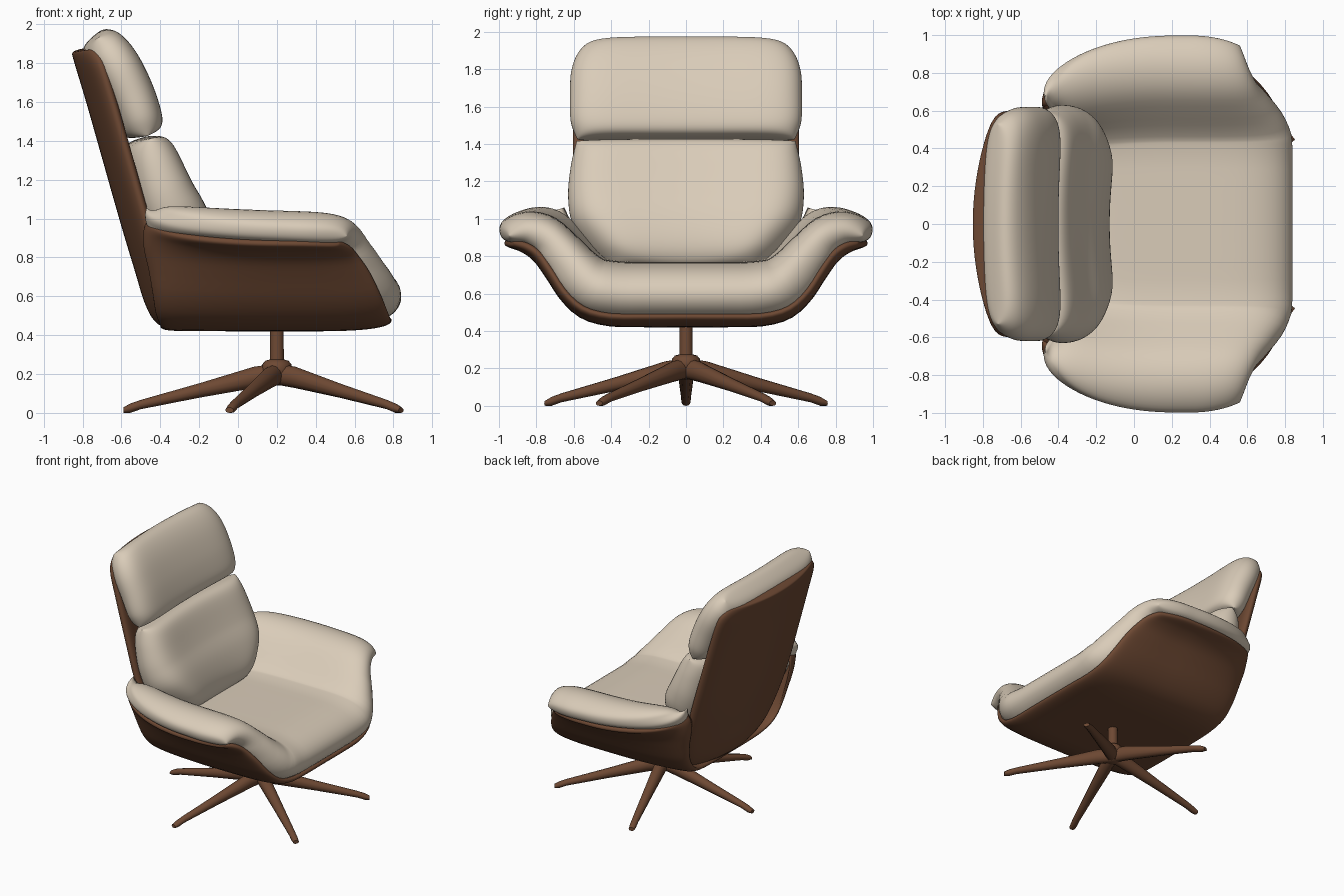
import bpy, bmesh, math
from mathutils import Vector

if "Cube" in bpy.data.objects:
    bpy.data.objects.remove(bpy.data.objects["Cube"])


def material(name, rgb):
    m = bpy.data.materials.new(name)
    m.diffuse_color = (*rgb, 1)
    m.use_nodes = True
    m.node_tree.nodes["Principled BSDF"].inputs["Base Color"].default_value = m.diffuse_color
    return m


CREAM = material("cream upholstery", (0.70, 0.605, 0.485))
BROWN = material("brown shell", (0.155, 0.066, 0.033))


def finish(bm, name, mat, angle=180):
    bmesh.ops.remove_doubles(bm, verts=bm.verts, dist=1e-5)
    bmesh.ops.recalc_face_normals(bm, faces=bm.faces)
    me = bpy.data.meshes.new(name)
    bm.to_mesh(me)
    bm.free()
    me.materials.append(mat)
    ob = bpy.data.objects.new(name, me)
    bpy.context.collection.objects.link(ob)
    bpy.ops.object.select_all(action='DESELECT')
    ob.select_set(True)
    bpy.context.view_layer.objects.active = ob
    bpy.ops.object.shade_smooth_by_angle(angle=math.radians(angle))
    return ob


def curve(pts, t):
    """Catmull-Rom through rows of numbers, t in 0..1"""
    n = len(pts) - 1
    f = max(0, min(t, 1)) * n
    i = min(int(f), n - 1)
    f -= i
    a, b, c, d = (pts[max(0, min(n, i + k))] for k in (-1, 0, 1, 2))
    return [0.5 * (2 * q + (r - p) * f + (2 * p - 5 * q + 4 * r - s) * f * f
                   + (3 * q - p - 3 * r + s) * f ** 3)
            for p, q, r, s in zip(a, b, c, d)]


def pad(name, mid, thick, mat, pu=6, pv=6, nu=48, nv=40):
    """Puffy sheet around mid(u, v), closed along a rounded rim"""
    bm = bmesh.new()
    e = 0.01
    grids = ([], [])
    for i in range(nu + 1):
        u = math.sin(math.pi * (i / nu - 0.5))
        rows = ([], [])
        for j in range(nv + 1):
            v = math.sin(math.pi * (j / nv - 0.5))
            du = mid(min(u + e, 1), v) - mid(max(u - e, -1), v)
            dv = mid(u, min(v + e, 1)) - mid(u, max(v - e, -1))
            n = du.cross(dv).normalized()
            f = max(0, (1 - abs(u) ** pu) * (1 - abs(v) ** pv)) ** 0.5
            for row, sign in zip(rows, (1, -1)):
                row.append(bm.verts.new(mid(u, v) + n * sign * f * thick(u, v)))
        for g, row in zip(grids, rows):
            g.append(row)
    for g in grids:
        for i in range(nu):
            for j in range(nv):
                bm.faces.new((g[i][j], g[i + 1][j], g[i + 1][j + 1], g[i][j + 1]))
    return finish(bm, name, mat)


def tub(rows, dz, tilt):
    """U-shaped sheet; rows: y,z at back, y,z at middle, x back, x front, half thickness"""
    def mid(u, v):
        s = abs(u)
        yb, zb, ym, zm, xb, xf, h = curve(rows, s)
        x = xb + (xf - xb) * (v + 1) / 2
        k = math.sqrt(max(0, 1 - max(0, (0.2 - x) / (0.2 - xb)) ** 2)) ** 0.9
        y = yb + (ym - yb) * k - 0.05 * s ** 4 * max(0, 2 * v - 1) ** 2
        z = zb + (zm - zb) * k + dz * max(0, v) ** 5 * (1 - s * s) - tilt * v * s ** 3
        return Vector((x, math.copysign(y, u), z))
    return mid, lambda u, v: curve(rows, abs(u))[6]


def upright(path, bow):
    """Bowed standing sheet; path rows: x, z, half width, half thickness"""
    def mid(u, v):
        x, z, w, h = curve(path, (v + 1) / 2)
        return Vector((x + bow * u * u, w * u, z))
    return mid, lambda u, v: curve(path, (v + 1) / 2)[3]


# Seat shell with flared arms
seat_shell = [
    (0.00, 0.450, 0.00, 0.445, -0.40, 0.79, 0.025),
    (0.20, 0.450, 0.22, 0.445, -0.40, 0.79, 0.025),
    (0.38, 0.460, 0.41, 0.450, -0.40, 0.785, 0.025),
    (0.50, 0.520, 0.55, 0.490, -0.42, 0.77, 0.025),
    (0.57, 0.620, 0.65, 0.580, -0.435, 0.735, 0.025),
    (0.60, 0.740, 0.73, 0.700, -0.455, 0.68, 0.025),
    (0.61, 0.860, 0.80, 0.795, -0.48, 0.62, 0.025),
    (0.615, 0.950, 0.88, 0.850, -0.48, 0.575, 0.025),
    (0.63, 1.000, 0.97, 0.875, -0.46, 0.52, 0.025)]
pad("seat_shell", *tub(seat_shell, 0.035, 0.005), BROWN, 24, 24, nu=64)

# Seat cushion that rolls over the arms
seat_pad = [
    (0.00, 0.62, 0.00, 0.620, -0.36, 0.82, 0.150),
    (0.18, 0.62, 0.20, 0.620, -0.36, 0.82, 0.150),
    (0.34, 0.63, 0.36, 0.622, -0.36, 0.82, 0.150),
    (0.44, 0.67, 0.49, 0.650, -0.37, 0.82, 0.145),
    (0.52, 0.76, 0.58, 0.725, -0.39, 0.79, 0.132),
    (0.56, 0.87, 0.67, 0.835, -0.42, 0.72, 0.115),
    (0.60, 0.95, 0.76, 0.925, -0.44, 0.65, 0.105),
    (0.63, 1.00, 0.87, 0.957, -0.46, 0.60, 0.096),
    (0.65, 1.035, 0.995, 0.935, -0.47, 0.56, 0.085)]
pad("seat_cushion", *tub(seat_pad, -0.085, 0.025), CREAM, 12, 8, nu=64)

# Tall back shell
back_path = [
    (-0.25, 0.455, 0.36, 0.030), (-0.375, 0.475, 0.42, 0.035),
    (-0.435, 0.56, 0.50, 0.04), (-0.495, 0.75, 0.575, 0.04),
    (-0.57, 1.00, 0.605, 0.04), (-0.655, 1.30, 0.605, 0.04),
    (-0.74, 1.60, 0.60, 0.04), (-0.80, 1.80, 0.585, 0.04),
    (-0.82, 1.87, 0.52, 0.04)]
pad("back_shell", *upright(back_path, 0.10), BROWN, 14, 30)

# Lumbar cushion and headrest
lumbar = [
    (-0.29, 0.72, 0.38, 0.16), (-0.305, 0.84, 0.50, 0.18),
    (-0.345, 0.98, 0.60, 0.18), (-0.405, 1.12, 0.628, 0.165),
    (-0.46, 1.28, 0.615, 0.145), (-0.50, 1.415, 0.585, 0.13)]
pad("back_cushion", *upright(lumbar, 0.06), CREAM, 7, 8)
head = [
    (-0.50, 1.425, 0.58, 0.125), (-0.525, 1.52, 0.615, 0.125),
    (-0.575, 1.65, 0.62, 0.13), (-0.64, 1.78, 0.615, 0.13),
    (-0.70, 1.87, 0.585, 0.12), (-0.755, 1.93, 0.53, 0.10)]
pad("headrest", *upright(head, 0.035), CREAM, 7, 7)


def rings(name, loops, mat):
    """Skin a list of closed loops and cap both ends"""
    bm = bmesh.new()
    vs = [[bm.verts.new(p) for p in loop] for loop in loops]
    n = len(vs[0])
    for a, b in zip(vs, vs[1:]):
        for i in range(n):
            bm.faces.new((a[i], a[(i + 1) % n], b[(i + 1) % n], b[i]))
    bm.faces.new(vs[0])
    bm.faces.new(vs[-1])
    return finish(bm, name, mat, 40)


def circle(n):
    return [(math.cos(2 * math.pi * i / n), math.sin(2 * math.pi * i / n)) for i in range(n)]


# Swivel column with hub
profile = [(0.03, 0.14), (0.06, 0.16), (0.08, 0.22), (0.075, 0.25),
           (0.06, 0.268), (0.036, 0.275), (0.034, 0.46)]
rings("swivel_column", [[(0.2 + r * c, r * s, z) for c, s in circle(24)] for r, z in profile], BROWN)

# Five tapering legs: reach, centre height, half width, half height
sections = [(0.0, 0.20, 0.045, 0.055), (0.12, 0.182, 0.045, 0.055), (0.40, 0.115, 0.036, 0.037),
            (0.70, 0.043, 0.026, 0.024), (0.755, 0.024, 0.025, 0.024), (0.79, 0.014, 0.022, 0.014)]
for k in range(5):
    a = math.radians(36 + 72 * k)
    ca, sa = math.cos(a), math.sin(a)
    rings(f"leg_{k + 1}", [[(0.2 + r * ca - w * c * sa, r * sa + w * c * ca, z + h * s)
                            for c, s in circle(12)] for r, z, w, h in sections], BROWN)
